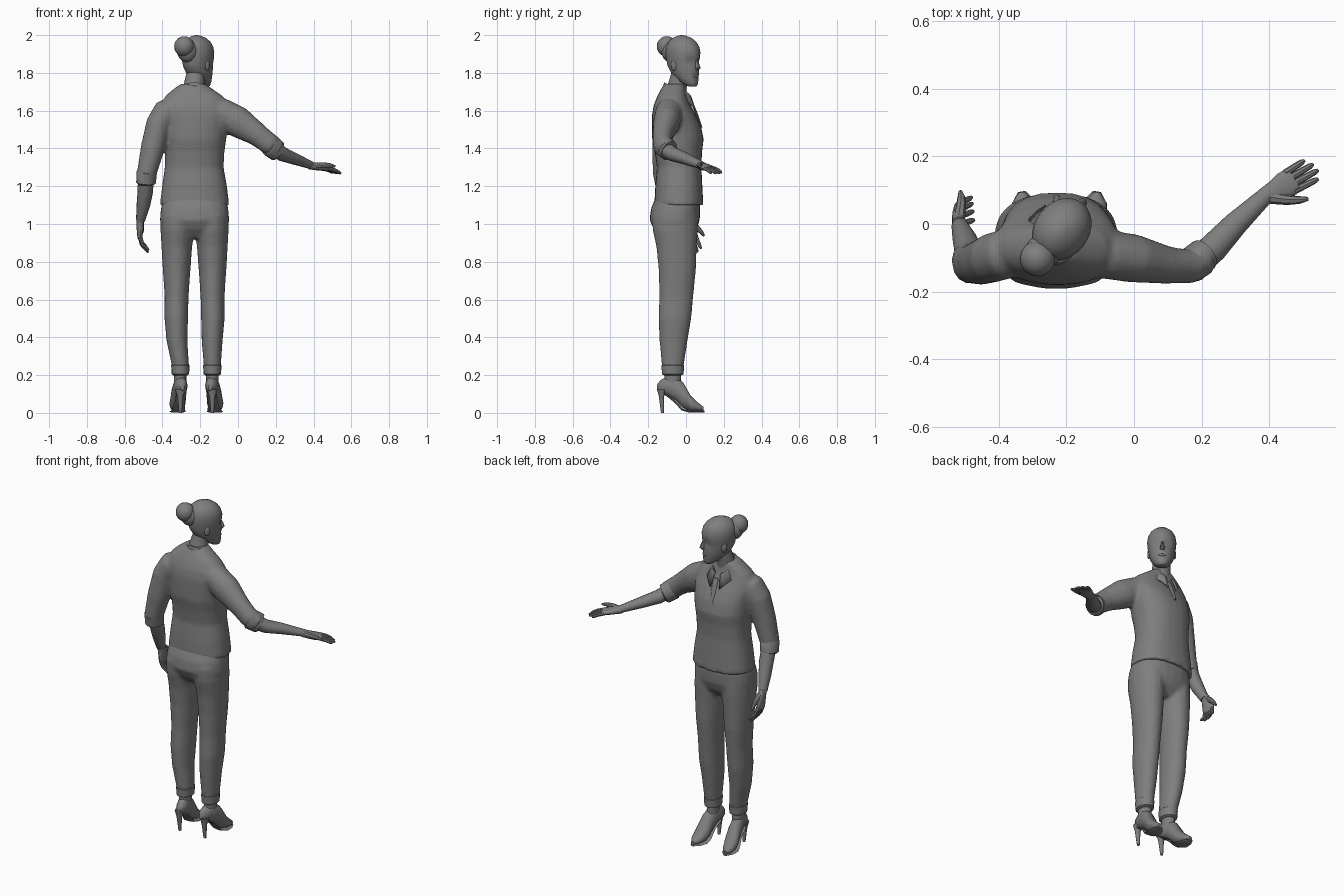
import bpy, bmesh
from math import sin, cos, pi, radians, copysign
from mathutils import Vector as V, Matrix

grey = bpy.data.materials.new("dark_grey")
grey.diffuse_color = (.21, .21, .21, 1)


def finish(name, bm, angle=40):
    bmesh.ops.recalc_face_normals(bm, faces=bm.faces)
    me = bpy.data.meshes.new(name)
    bm.to_mesh(me)
    bm.free()
    me.materials.append(grey)
    ob = bpy.data.objects.new(name, me)
    bpy.context.collection.objects.link(ob)
    bpy.ops.object.select_all(action='DESELECT')
    ob.select_set(True)
    bpy.context.view_layer.objects.active = ob
    bpy.ops.object.shade_smooth_by_angle(angle=radians(angle))
    return ob


def loft(name, secs, up=(0, 0, 1), axis=None, n=14, power=1.0, move=None):
    """Skin elliptical rings (x, y, z, ru, rv) along a path; rings face the path or a fixed axis."""
    bm, rings = bmesh.new(), []
    secs = [s if len(s) == 5 else (*s, s[3]) for s in secs]
    c = [V(s[:3]) for s in secs]
    for i, s in enumerate(secs):
        t = V(axis) if axis else (c[min(i + 1, len(c) - 1)] - c[max(i - 1, 0)]).normalized()
        u = t.cross(V(up)).normalized()
        v = u.cross(t)
        ring = []
        for k in range(n):
            ca, sa = cos(2 * pi * k / n), sin(2 * pi * k / n)
            p = c[i] + u * s[3] * copysign(abs(ca) ** power, ca) + v * s[4] * copysign(abs(sa) ** power, sa)
            ring.append(bm.verts.new(move(p) if move else p))
        rings.append(ring)
    for a, b in zip(rings, rings[1:]):
        for k in range(n):
            bm.faces.new((a[k], a[(k + 1) % n], b[(k + 1) % n], b[k]))
    bm.faces.new(rings[0])
    bm.faces.new(rings[-1])
    return finish(name, bm)


def ball(name, loc, size, turn=0, seg=16):
    bm = bmesh.new()
    m = Matrix.Translation(loc) @ Matrix.Rotation(turn, 4, 'Z') @ Matrix.Diagonal((*size, 1))
    bmesh.ops.create_uvsphere(bm, u_segments=seg, v_segments=seg // 2 + 2, radius=1, matrix=m)
    return finish(name, bm)


def fuse(obs, steps):
    """Join parts and melt them into one continuous garment."""
    bpy.ops.object.select_all(action='DESELECT')
    for o in obs:
        o.select_set(True)
        o.modifiers.clear()
    bpy.context.view_layer.objects.active = obs[0]
    bpy.ops.object.join()
    rm = obs[0].modifiers.new("fuse", 'REMESH')
    rm.mode, rm.voxel_size, rm.use_smooth_shade = 'VOXEL', .01, True
    sm = obs[0].modifiers.new("soften", 'SMOOTH')
    sm.factor, sm.iterations = .5, steps


def hand(name, wrist, d, side, palm, curl):
    """d = pointing direction, side = thumb side, palm = palm normal."""
    w, d = V(wrist), V(d).normalized()
    side = (V(side) - d * d.dot(V(side))).normalized()
    palm = (V(palm) - d * d.dot(V(palm)) - side * side.dot(V(palm))).normalized()
    at = lambda a, b, h: w + d * a + side * b + palm * h
    loft(name + "_palm", [(*at(a, b, 0), ru, rv) for a, b, ru, rv in
                          [(-.01, 0, .025, .02), (.03, .003, .033, .019),
                           (.065, .002, .041, .016), (.1, 0, .039, .012)]], up=palm, n=12, power=.85)
    for i, ln in enumerate((.075, .088, .084, .066)):
        b = .029 - .0195 * i
        loft(f"{name}_finger_{i + 1}",
             [(*at(.085, b, 0), .011), (*at(.09 + ln * .5, b * 1.08, curl * .25), .0102),
              (*at(.09 + ln * .85, b * 1.13, curl * .8), .0088),
              (*at(.09 + ln, b * 1.15, curl), .005)], up=palm, n=8)
    loft(name + "_thumb", [(*at(.01, .012, .002), .018), (*at(.05, .043, .012), .015),
                           (*at(.08, .06, .015), .0115), (*at(.105, .07, .014), .006)], up=palm, n=8)


# shirt: body and both sleeves fused
shirt = loft("shirt", [(-.23, -.038, 1.1, .184, .13), (-.23, -.038, 1.2, .172, .125),
                       (-.232, -.036, 1.3, .156, .118), (-.23, -.04, 1.38, .158, .125),
                       (-.228, -.043, 1.45, .166, .137), (-.225, -.051, 1.52, .173, .13),
                       (-.225, -.064, 1.58, .183, .116), (-.228, -.073, 1.63, .18, .098),
                       (-.232, -.073, 1.675, .155, .08), (-.238, -.067, 1.712, .108, .067),
                       (-.238, -.06, 1.742, .064, .056)], up=(0, 1, 0), axis=(0, 0, 1), n=24, power=.85)
left = loft("left_sleeve", [(-.32, -.08, 1.63, .05), (-.38, -.09, 1.595, .072, .074),
                            (-.42, -.1, 1.53, .068, .074), (-.452, -.113, 1.4, .064, .068),
                            (-.483, -.118, 1.27, .053, .059), (-.487, -.11, 1.22, .05, .054)], up=(0, 1, 0))
right = loft("right_sleeve", [(-.16, -.08, 1.635, .05), (-.085, -.09, 1.59, .073, .078),
                              (0, -.102, 1.54, .072, .084), (.1, -.122, 1.475, .056, .063),
                              (.165, -.125, 1.425, .052, .058), (.208, -.103, 1.393, .05, .056)])
fuse([shirt, left, right], 7)

# collar: open folded band around the neck
bm = bmesh.new()
prev = None
for k in range(-10, 11):
    a = k / 10 * radians(163)
    f = (1 - cos(a)) / 2
    tip = .035 if abs(k) == 10 else .012 if abs(k) == 9 else 0
    row = [bm.verts.new((-.232 + r * sin(a), -.05 - (q + (w - q) * f) * cos(a), z - drop * f - tip * j / 2))
           for j, (r, q, w, z, drop) in enumerate([(.06, .058, .07, 1.735, .06), (.066, .065, .083, 1.75, .06),
                                                   (.1, .078, .112, 1.712, .085)])]
    if prev:
        for j in range(2):
            bm.faces.new((prev[j], row[j], row[j + 1], prev[j + 1]))
    prev = row
sol = finish("collar", bm).modifiers.new("thickness", 'SOLIDIFY')
sol.thickness = .007
# button strip running down from the collar
loft("placket", [(-.224, .03, 1.645, .018, .006), (-.226, .058, 1.58, .015, .006),
                 (-.228, .082, 1.51, .008, .005)], up=(0, 1, .3), n=8)

# rolled cuffs and forearms
loft("left_sleeve_cuff", [(-.482, -.118, 1.28, .05, .055), (-.483, -.117, 1.275, .054, .06),
                          (-.487, -.108, 1.217, .052, .057), (-.487, -.107, 1.212, .044, .048)], up=(0, 1, 0))
loft("left_forearm", [(-.487, -.11, 1.26, .042), (-.491, -.075, 1.17, .041), (-.501, -.045, 1.1, .036),
                      (-.516, -.005, 1.02, .024, .027)], up=(0, 1, 0))
loft("right_sleeve_cuff", [(.163, -.126, 1.42, .05, .054), (.168, -.123, 1.417, .053, .059),
                           (.207, -.09, 1.388, .05, .057), (.211, -.087, 1.386, .042, .046)])
loft("right_forearm", [(.175, -.125, 1.41, .042), (.235, -.07, 1.37, .043, .038), (.3, 0, 1.345, .036, .031),
                       (.39, .085, 1.31, .025, .02)])
hand("right_hand", (.388, .083, 1.308), (.15, .085, -.028), (.5, -.87, 0), (0, 0, 1), -.012)
hand("left_hand", (-.518, .0, 1.02), (-.003, .04, -.15), (-.1, 1, 0), (1, 0, 0), .045)

# trousers: hips and two legs fused, then cuffs and shoes
parts = [loft("trousers", [(-.23, -.045, 1.14, .166, .116), (-.23, -.055, 1.08, .179, .131),
                           (-.23, -.06, 1.02, .184, .133), (-.23, -.057, .97, .176, .112),
                           (-.23, -.055, .925, .08, .075)], up=(0, 1, 0), axis=(0, 0, 1), n=24, power=.85)]
for name, s, cx, foot in (("left", -1, -.315, -.305), ("right", 1, -.145, -.136)):
    parts.append(loft(name + "_trouser_leg",
         [(cx + .004 * s, -.06, 1.05, .088, .122), (cx + .006 * s, -.058, .97, .09, .12),
          (cx + .009 * s, -.05, .88, .082, .108), (cx + .01 * s, -.046, .76, .074, .1),
          (cx + .01 * s, -.051, .62, .064, .091), (cx + .012 * s, -.059, .5, .063, .088),
          (cx + .008 * s, -.066, .38, .056, .075), (foot, -.07, .25, .046, .059),
          (foot, -.07, .215, .043, .056)], up=(0, 1, 0), axis=(0, 0, 1), n=16))
    loft(name + "_trouser_cuff", [(foot, -.07, .258, .042, .052), (foot, -.07, .252, .049, .06),
                                  (foot, -.07, .205, .046, .057), (foot, -.07, .198, .036, .044)],
         up=(0, 1, 0), axis=(0, 0, 1), n=16)
    loft(name + "_ankle", [(foot, -.072, .22, .033, .042), (foot, -.07, .17, .033, .045),
                           (foot, -.07, .12, .03, .04)], up=(0, 1, 0), axis=(0, 0, 1), n=12)
    # pointed high-heeled shoe, toes turned slightly out
    loft(name + "_shoe", [(foot + .15 * s * (y + .08), y, z, rx, rz) for y, z, rx, rz in
                          [(.093, .022, .01, .01), (.065, .031, .032, .023), (.025, .05, .043, .042),
                           (-.015, .093, .04, .07), (-.055, .128, .037, .062), (-.1, .143, .035, .05),
                           (-.135, .14, .026, .035), (-.153, .135, .01, .015)]], axis=(0, 1, 0), n=14)
    loft(name + "_shoe_sole", [(foot + .15 * s * (y + .08), y, z, rx, .005) for y, z, rx in
                               [(.096, .008, .012), (.065, .006, .035), (.02, .006, .043), (-.02, .018, .034),
                                (-.06, .062, .026), (-.11, .1, .028)]], n=10)
    loft(name + "_heel", [(foot, -.128, .125, .028, .026), (foot, -.13, .085, .016, .014),
                          (foot, -.125, 0, .008, .008)], up=(0, 1, 0), axis=(0, 0, 1), n=10)
fuse(parts, 8)

# neck and head, turned to the raised arm
loft("neck", [(-.235, -.055, 1.68, .062, .055), (-.233, -.045, 1.74, .054, .052),
              (-.225, -.03, 1.79, .05, .052), (-.217, -.02, 1.84, .05, .055)], up=(0, 1, 0), axis=(0, 0, 1))
turn = radians(-38)
centre = V((-.213, -.015, 0))
spin = Matrix.Rotation(turn, 3, 'Z')


def face(p):
    p = V(p)
    for sx in (-1, 1):  # eye hollows
        q = p - V((sx * .033, .085, 1.862))
        p.y -= .012 * max(0, 1 - q.length / .032)
    return centre + spin @ p


loft("head", [(0, f, z, rx, rf) for z, f, rx, rf in
              [(1.727, .066, .016, .014), (1.733, .058, .03, .029), (1.75, .043, .043, .047),
               (1.775, .026, .056, .064), (1.8, .013, .065, .079), (1.83, .004, .071, .089),
               (1.848, 0, .074, .092), (1.862, 0, .076, .094), (1.88, 0, .079, .098), (1.91, -.001, .081, .099),
               (1.94, -.003, .077, .093), (1.965, -.005, .065, .078), (1.985, -.007, .044, .054),
               (1.997, -.009, .018, .022), (2.0, -.01, .004, .004)]],
     up=(0, 1, 0), axis=(0, 0, 1), n=28, move=face)
loft("nose", [(0, .088, 1.868, .007, .007), (0, .096, 1.845, .009, .011), (0, .098, 1.826, .014, .015),
              (0, .092, 1.814, .011, .009)], up=(0, 1, 0), axis=(0, 0, 1), n=8, move=face)
ball("lips", centre + spin @ V((0, .085, 1.783)), (.021, .01, .008), turn)
for sx, nm in ((-1, "left_ear"), (1, "right_ear")):
    ball(nm, centre + spin @ V((sx * .071, -.008, 1.84)), (.009, .017, .029), turn, 12)
ball("hair_bun", (-.285, -.102, 1.94), (.053, .053, .054))
ball("bun_base", (-.267, -.08, 1.915), (.055, .05, .06))
